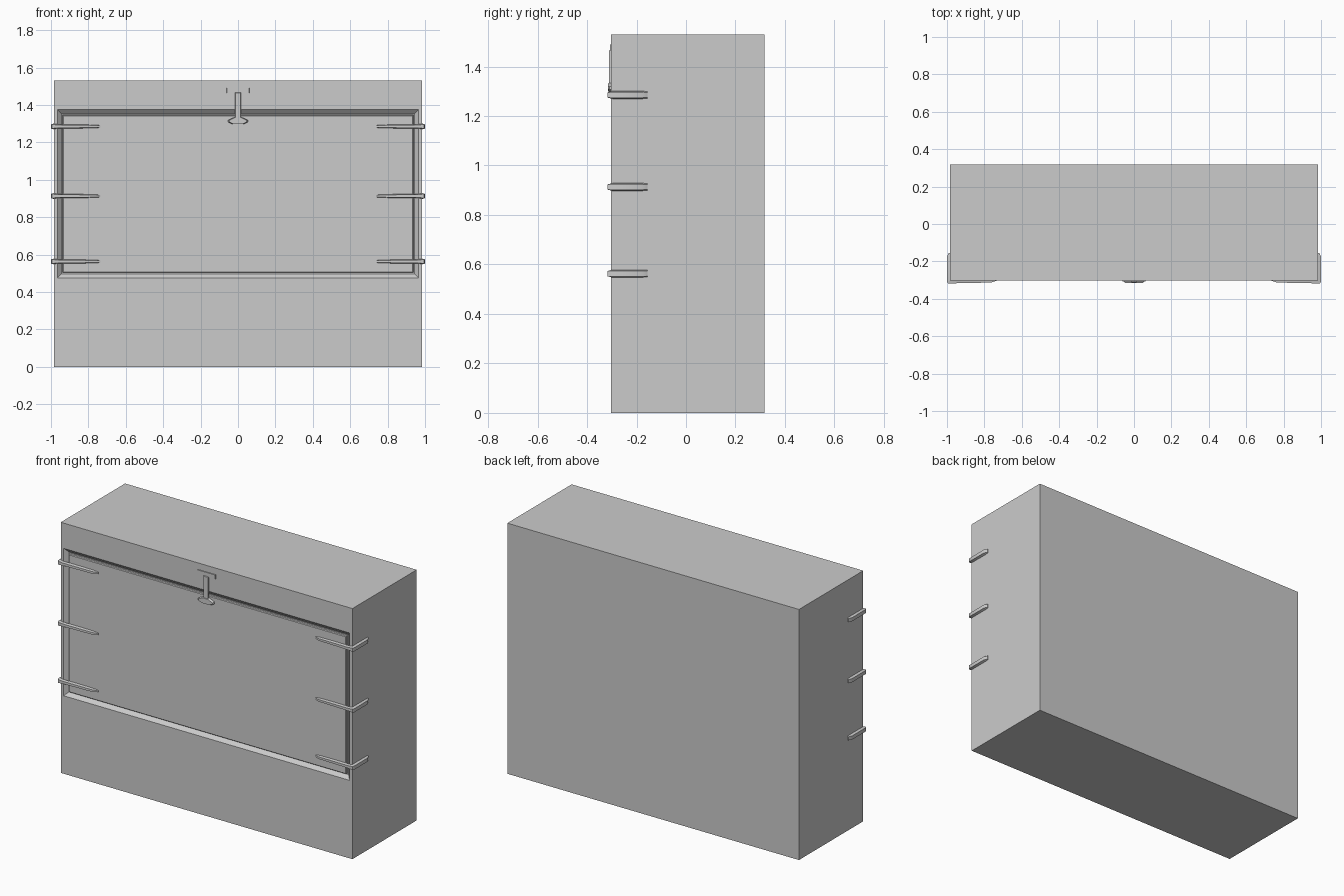
import bpy, bmesh

if "Cube" in bpy.data.objects:
    bpy.data.objects.remove(bpy.data.objects["Cube"])

FRONT, BACK = -0.303, 0.317


def loft(name, rings, smooth=True):
    """Closed solid skinned through a list of equal-sized point rings."""
    bm = bmesh.new()
    loops = [[bm.verts.new(p) for p in ring] for ring in rings]
    n = len(loops[0])
    for a, b in zip(loops, loops[1:]):
        for i in range(n):
            j = (i + 1) % n
            bm.faces.new((a[i], a[j], b[j], b[i]))
    bm.faces.new(loops[0][::-1])
    bm.faces.new(loops[-1])
    bmesh.ops.recalc_face_normals(bm, faces=bm.faces)
    mesh = bpy.data.meshes.new(name)
    bm.to_mesh(mesh)
    bm.free()
    ob = bpy.data.objects.new(name, mesh)
    bpy.context.collection.objects.link(ob)
    bpy.ops.object.select_all(action='DESELECT')
    bpy.context.view_layer.objects.active = ob
    ob.select_set(True)
    if smooth:
        bpy.ops.object.shade_smooth_by_angle(angle=0.6)
    return ob


def rect(hx, z0, z1, y):
    return [(-hx, y, z0), (hx, y, z0), (hx, y, z1), (-hx, y, z1)]


def plate(name, outline, y_back, y_front, shrink=0.9):
    """Flat plate from an x-z outline, with a slightly chamfered front."""
    cz = sum(p[1] for p in outline) / len(outline)
    ym = y_back + (y_front - y_back) * 0.6
    small = [(x * shrink, y_front, cz + (z - cz) * shrink) for x, z in outline]
    return loft(name, [[(x, y_back, z) for x, z in outline],
                       [(x, ym, z) for x, z in outline], small])


# cabinet body with a bevelled front recess
loft("cabinet_body", [
    rect(0.985, 0, 1.53, BACK),
    rect(0.985, 0, 1.53, FRONT),
    rect(0.966, 0.476, 1.376, FRONT),
    rect(0.944, 0.497, 1.352, FRONT + 0.022),
])

# door panel sitting in the recess
loft("door_panel", [
    rect(0.938, 0.503, 1.346, FRONT + 0.024),
    rect(0.938, 0.503, 1.346, FRONT + 0.010),
    rect(0.934, 0.507, 1.342, FRONT + 0.006),
])

# strap hinges wrapped round both front corners:
# (inner x, inner y, outer x, outer y, half height)
PATH = [
    (0.735, -0.295, 0.735, -0.303, 0.006),
    (0.765, -0.295, 0.765, -0.313, 0.009),
    (0.960, -0.300, 0.960, -0.317, 0.011),
    (0.983, -0.301, 0.995, -0.317, 0.015),
    (0.983, -0.295, 1.000, -0.308, 0.016),
    (0.983, -0.175, 1.000, -0.175, 0.016),
    (0.983, -0.155, 0.990, -0.155, 0.015),
]
for side, sx in (("right", 1), ("left", -1)):
    for row, z in (("lower", 0.563), ("middle", 0.913), ("upper", 1.285)):
        rings = [[(sx * xi, yi, z - h), (sx * xo, yo, z - h * 0.7),
                  (sx * xo, yo, z + h * 0.7), (sx * xi, yi, z + h)]
                 for xi, yi, xo, yo, h in PATH]
        loft(f"hinge_{side}_{row}", rings)

# latch: mounting plate, bar and hexagonal handle
plate("latch_plate", [(-0.062, 1.464), (0.062, 1.464), (0.062, 1.490), (-0.062, 1.490)],
      FRONT + 0.003, FRONT - 0.005, 0.97)
plate("latch_bar", [(-0.015, 1.325), (0.015, 1.325), (0.015, 1.467), (-0.015, 1.467)],
      FRONT + 0.003, FRONT - 0.009, 0.96)
plate("latch_handle", [(-0.053, 1.308), (-0.028, 1.297), (0.028, 1.297), (0.053, 1.308),
                       (0.053, 1.319), (0.020, 1.334), (-0.020, 1.334), (-0.053, 1.319)],
      FRONT + 0.003, FRONT - 0.012, 0.88)
